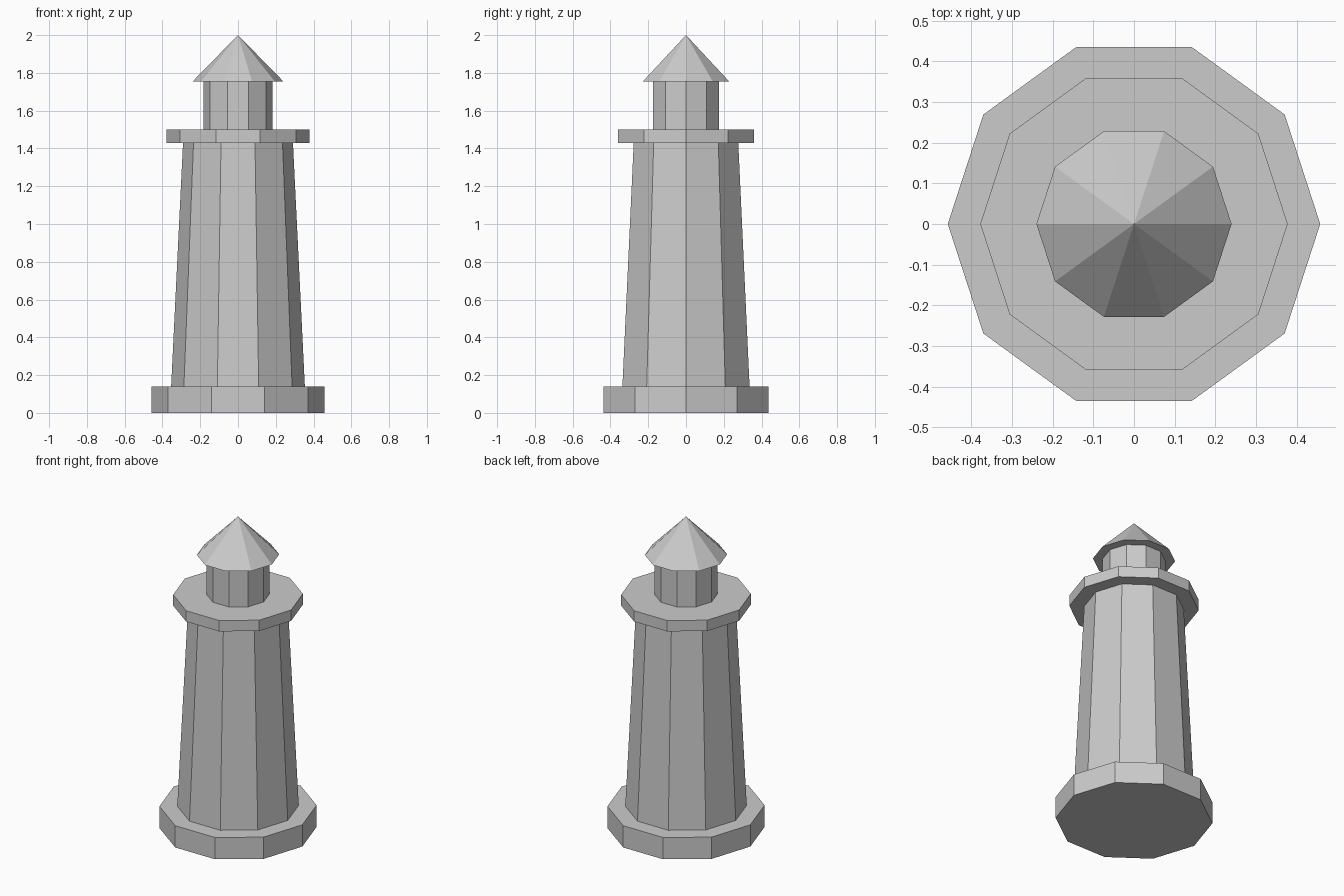
import bpy
import bmesh
from math import cos, sin, tau

SIDES = 10

cube = bpy.data.objects.get("Cube")
if cube:
    bpy.data.objects.remove(cube, do_unlink=True)

# Single stone colour
stone = bpy.data.materials.new("light_grey_stone")
stone.use_nodes = True
colour = (0.6, 0.6, 0.6, 1.0)
stone.diffuse_color = colour
stone.node_tree.nodes["Principled BSDF"].inputs["Base Color"].default_value = colour


def ring(bm, radius, z):
    """Ten-sided ring with corners on the x axis."""
    return [bm.verts.new((radius * cos(tau * i / SIDES), radius * sin(tau * i / SIDES), z))
            for i in range(SIDES)]


def drum(name, z0, z1, r0, r1):
    """Closed flat-shaded drum; a zero top radius makes a point."""
    bm = bmesh.new()
    low = ring(bm, r0, z0)
    bm.faces.new(low[::-1])
    if r1 > 0:
        high = ring(bm, r1, z1)
        bm.faces.new(high)
    else:
        tip = bm.verts.new((0, 0, z1))
    for i in range(SIDES):
        j = (i + 1) % SIDES
        if r1 > 0:
            bm.faces.new((low[i], low[j], high[j], high[i]))
        else:
            bm.faces.new((low[i], low[j], tip))
    mesh = bpy.data.meshes.new(name)
    bm.to_mesh(mesh)
    bm.free()
    mesh.materials.append(stone)
    obj = bpy.data.objects.new(name, mesh)
    bpy.context.collection.objects.link(obj)
    return obj


# Stacked parts from the ground up
drum("base_plinth", 0.0, 0.14, 0.458, 0.458)
drum("tapered_tower", 0.14, 1.43, 0.354, 0.291)
drum("gallery_deck", 1.43, 1.50, 0.378, 0.378)
drum("lantern_room", 1.50, 1.755, 0.183, 0.183)
drum("pointed_roof", 1.755, 2.0, 0.24, 0.0)
